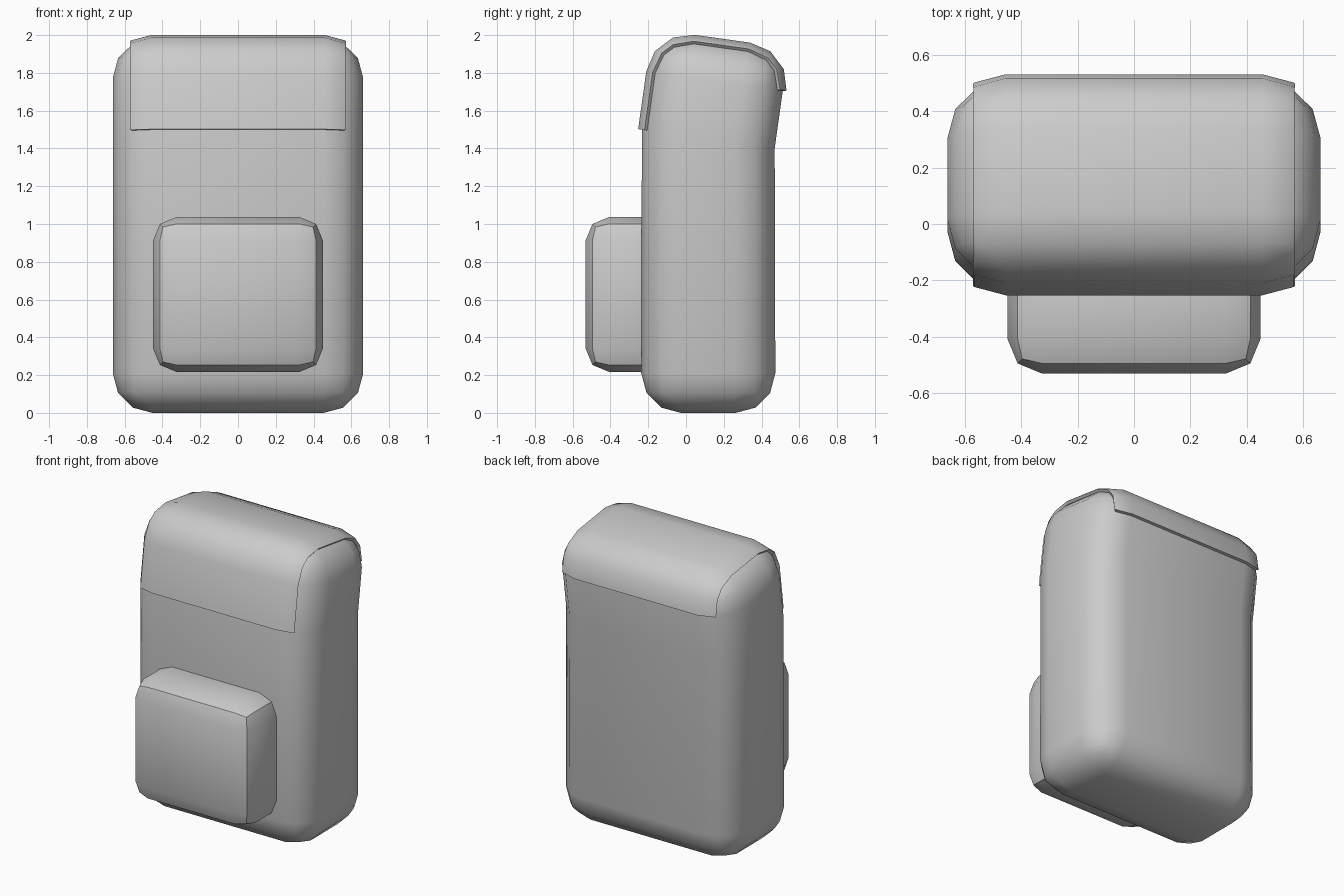
import bpy, bmesh
from math import radians
from mathutils import Matrix, Vector

if "Cube" in bpy.data.objects:
    bpy.data.objects.remove(bpy.data.objects["Cube"])


def rounded_box(lo, hi, radius, segments):
    lo, hi = Vector(lo), Vector(hi)
    bm = bmesh.new()
    bmesh.ops.create_cube(bm, size=1, matrix=Matrix.Translation((lo + hi) / 2)
                          @ Matrix.Diagonal((*(hi - lo), 1)))
    bmesh.ops.bevel(bm, geom=bm.edges[:], offset=radius, segments=segments,
                    profile=0.5, affect='EDGES', clamp_overlap=True)
    return bm


def cut(bm, co, no, clear=False):
    bmesh.ops.bisect_plane(bm, geom=bm.verts[:] + bm.edges[:] + bm.faces[:], dist=1e-5,
                           plane_co=co, plane_no=no, clear_outer=clear)


def finish(bm, name, angle):
    mesh = bpy.data.meshes.new(name)
    bm.to_mesh(mesh)
    bm.free()
    ob = bpy.data.objects.new(name, mesh)
    bpy.context.collection.objects.link(ob)
    bpy.ops.object.select_all(action='DESELECT')
    ob.select_set(True)
    bpy.context.view_layer.objects.active = ob
    bpy.ops.object.shade_smooth_by_angle(angle=radians(angle))
    return ob


BEND_Z, TOP, R = 1.45, 1.966, 0.21


def lean_back(bm):
    # tip everything above the bend towards the back
    pivot = Vector((0, 0.118, BEND_Z))
    bmesh.ops.rotate(bm, verts=[v for v in bm.verts if v.co.z > BEND_Z - 0.01],
                     cent=pivot, matrix=Matrix.Rotation(radians(-8), 3, 'X'))


# main bag, bent slightly near the top
body = rounded_box((-0.663, -0.237, 0), (0.663, 0.473, TOP), R, 3)
cut(body, (0, 0, BEND_Z), (0, 0, 1))
flap = body.copy()
lean_back(body)
finish(body, "bag_body", 35)

# lid flap: upper skin of the bag, thickened outwards
cut(flap, (0, 0, BEND_Z), (0, 0, -1), True)
for s in (-1, 1):
    cut(flap, (s * 0.558, 0, 0), (s, 0, 0), True)
back = [f for f in flap.faces
        if f.calc_center_median().y > 0.4 and f.calc_center_median().z < TOP - R]
bmesh.ops.delete(flap, geom=back, context='FACES')
lean_back(flap)
lid = finish(flap, "lid_flap", 35)
mod = lid.modifiers.new("thickness", 'SOLIDIFY')
mod.thickness = 0.02
mod.offset = 1
mod.use_even_offset = True
bpy.ops.object.modifier_apply(modifier=mod.name)
bpy.ops.object.shade_smooth_by_angle(angle=radians(35))

# front pocket
finish(rounded_box((-0.45, -0.532, 0.217), (0.45, -0.04, 1.037), 0.125, 2), "front_pocket", 30)
